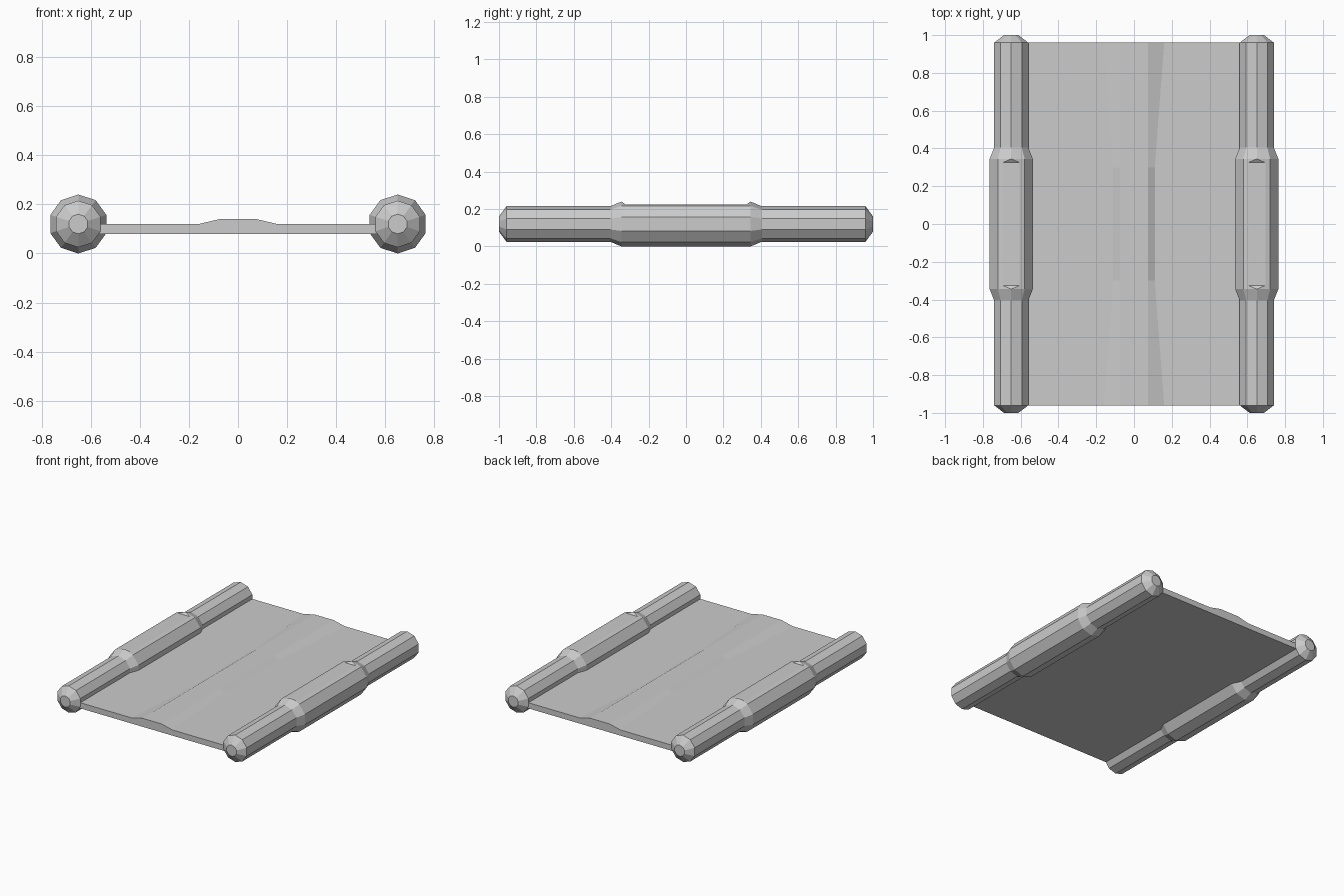
import bpy, bmesh, math

if "Cube" in bpy.data.objects:
    bpy.data.objects.remove(bpy.data.objects["Cube"])

def loft(name, rings):
    """Skin a list of closed rings and cap both ends."""
    bm = bmesh.new()
    vr = [[bm.verts.new(p) for p in r] for r in rings]
    n = len(rings[0])
    for a, b in zip(vr, vr[1:]):
        for i in range(n):
            j = (i + 1) % n
            bm.faces.new((a[i], a[j], b[j], b[i]))
    bm.faces.new(vr[0])
    bm.faces.new(vr[-1])
    bmesh.ops.remove_doubles(bm, verts=bm.verts, dist=1e-4)
    bmesh.ops.recalc_face_normals(bm, faces=bm.faces)
    me = bpy.data.meshes.new(name)
    bm.to_mesh(me)
    bm.free()
    ob = bpy.data.objects.new(name, me)
    bpy.context.collection.objects.link(ob)
    return ob

def rod_ring(cx, y, r, flat=0.0):
    """Ten-sided ring; the top corner is split into a flat of half width `flat`."""
    pts = []
    for i in range(1, 10):
        a = math.radians(36 * i)
        pts.append((cx + r * math.sin(a), y, 0.12 + r * math.cos(a)))
    z = 0.12 + r - flat * math.tan(math.radians(18))
    return pts + [(cx - flat, y, z), (cx + flat, y, z)]

# Rods with chamfered ends and a thicker grip, flattened on top
half = [(1.0, 0.04, 0), (0.96, 0.095, 0), (0.405, 0.095, 0),
        (0.345, 0.12, 0), (0.325, 0.12, 0.045)]
stations = [(-y, r, f) for y, r, f in half] + half[::-1]
for side, cx in (("left", -0.65), ("right", 0.65)):
    loft(side + "_rod", [rod_ring(cx, *s) for s in stations])

# Sheet with a raised central ridge that narrows toward the middle
def sheet_ring(y, foot):
    prof = [(-0.6, 0.08), (0.6, 0.08), (0.6, 0.12), (foot, 0.12),
            (0.075, 0.14), (-0.075, 0.14), (-foot, 0.12), (-0.6, 0.12)]
    return [(x, y, z) for x, z in prof]

loft("sheet", [sheet_ring(y, f) for y, f in
               ((-0.96, 0.16), (-0.3, 0.11), (0.3, 0.11), (0.96, 0.16))])
